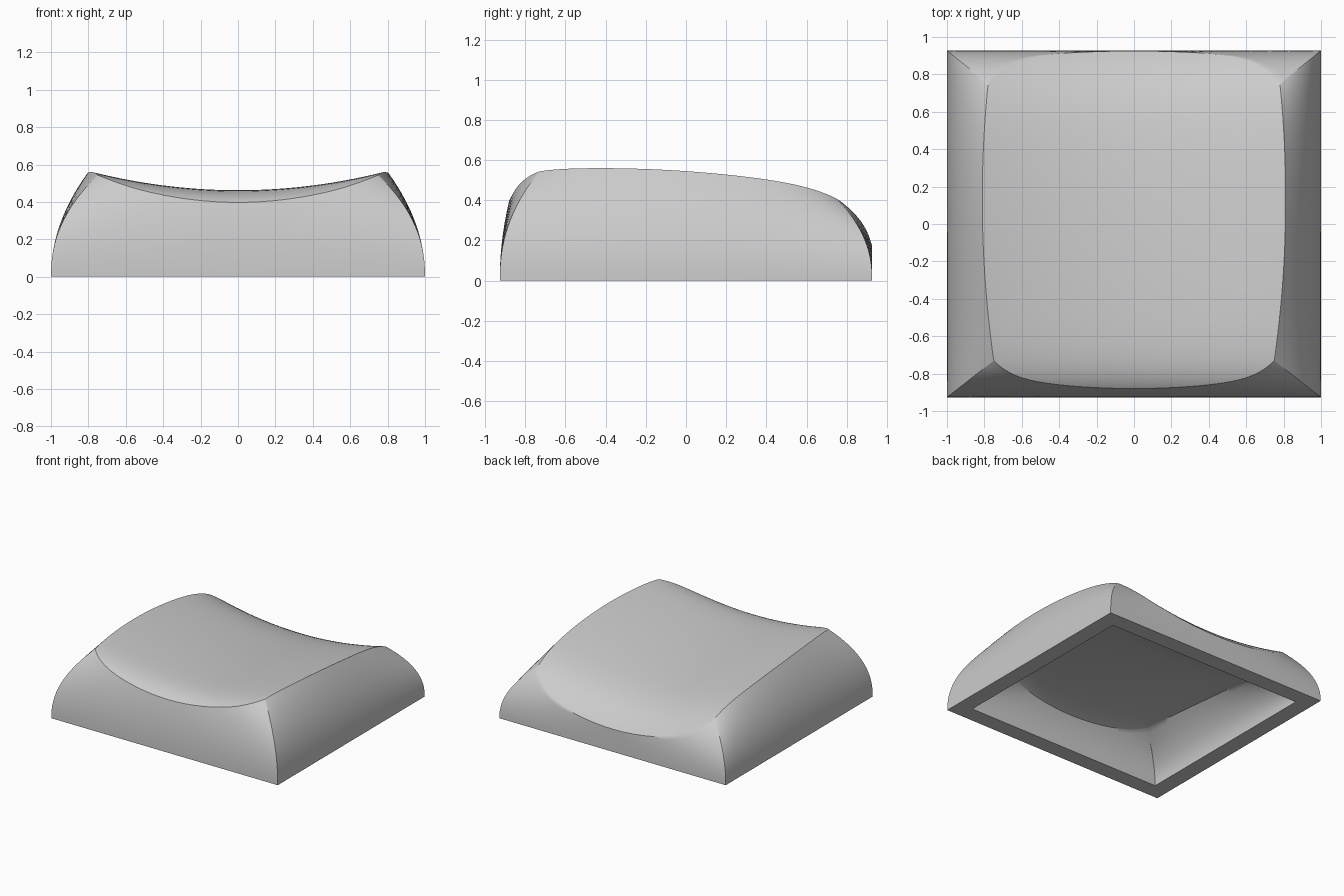
import bpy, bmesh, math

cube = bpy.data.objects.get("Cube")
if cube:
    bpy.data.objects.remove(cube, do_unlink=True)

N = 40          # cells along each side of the dished top
ROWS = 16       # rows up the curved walls
HALF_X, HALF_Y = 1.0, 0.927
RIM = 0.13      # width of the flat bottom rim
ROOF = 0.2      # thickness of the dished top

grey = bpy.data.materials.new("light_grey")
grey.use_nodes = True
COLOUR = (0.6, 0.6, 0.6, 1)
grey.diffuse_color = COLOUR
grey.node_tree.nodes["Principled BSDF"].inputs["Base Color"].default_value = COLOUR


def top_height(x, y):
    """Crowned front-to-back profile plus a side-to-side scoop."""
    if y < 0:
        drop = 0.062 * (-y / 0.88) ** 10
    else:
        drop = 0.14 * (y / 0.925) ** 6
    return 0.44 - 0.075 * y - 0.06 * y * y - drop + 0.1 * (x / 0.79) ** 2


def top_plan(u, v):
    """Map the unit square to the bowed outline of the top."""
    front = -0.88 + 0.07 * u ** 2 + 0.08 * u ** 8
    back = 0.925 - 0.05 * u ** 2 - 0.125 * u ** 8
    x = u * (0.81 + 0.015 * v - 0.045 * v * v)
    return x, front + (back - front) * (v + 1) / 2


def add_skin(bm, half_x, half_y, scale_x, scale_y, depth, rounding):
    """Add a dished top with bulging walls; return the bottom loop."""
    s = [math.sin(math.pi / 2 * (2 * i / N - 1)) for i in range(N + 1)]
    grid = []
    for v in s:
        row = []
        for u in s:
            x, y = top_plan(u, v)
            x, y = x * scale_x, y * scale_y
            z = top_height(x, y) - depth - rounding * max(abs(u), abs(v)) ** 8
            row.append(bm.verts.new((x, y, z)))
        grid.append(row)
    for j in range(N):
        for i in range(N):
            bm.faces.new((grid[j][i], grid[j][i + 1],
                          grid[j + 1][i + 1], grid[j + 1][i]))
    # walk round the border and loft it down to the rectangular base
    border = ([(i, 0) for i in range(N)] + [(N, j) for j in range(N)]
              + [(N - i, N) for i in range(N)] + [(0, N - j) for j in range(N)])
    upper = [grid[j][i] for i, j in border]
    rim = [vert.co.copy() for vert in upper]
    for k in range(ROWS - 1, -1, -1):
        t = k / ROWS
        lower = []
        for (i, j), p in zip(border, rim):
            bx, by = s[i] * half_x, s[j] * half_y
            # walls bulge slightly more towards the corners
            lean = t ** (2.05 + 0.2 * (s[i] * s[j]) ** 4)
            lower.append(bm.verts.new((bx + (p.x - bx) * lean,
                                       by + (p.y - by) * lean, p.z * t)))
        bridge(bm, upper, lower)
        upper = lower
    return upper


def bridge(bm, a, b):
    for k in range(len(a)):
        m = (k + 1) % len(a)
        bm.faces.new((a[k], b[k], b[m], a[m]))


# hollow cap: outer skin, inner skin and the flat rim joining them
bm = bmesh.new()
outer = add_skin(bm, HALF_X, HALF_Y, 1, 1, 0, 0)
inner = add_skin(bm, HALF_X - RIM, HALF_Y - RIM, 0.84, 0.82, ROOF, 0.015)
bridge(bm, outer, inner)
bmesh.ops.recalc_face_normals(bm, faces=bm.faces)
mesh = bpy.data.meshes.new("hollow_cap")
bm.to_mesh(mesh)
bm.free()
mesh.materials.append(grey)
cap = bpy.data.objects.new("hollow_cap", mesh)
bpy.context.collection.objects.link(cap)

bpy.ops.object.select_all(action='DESELECT')
cap.select_set(True)
bpy.context.view_layer.objects.active = cap
bpy.ops.object.shade_smooth_by_angle(angle=math.radians(35))
